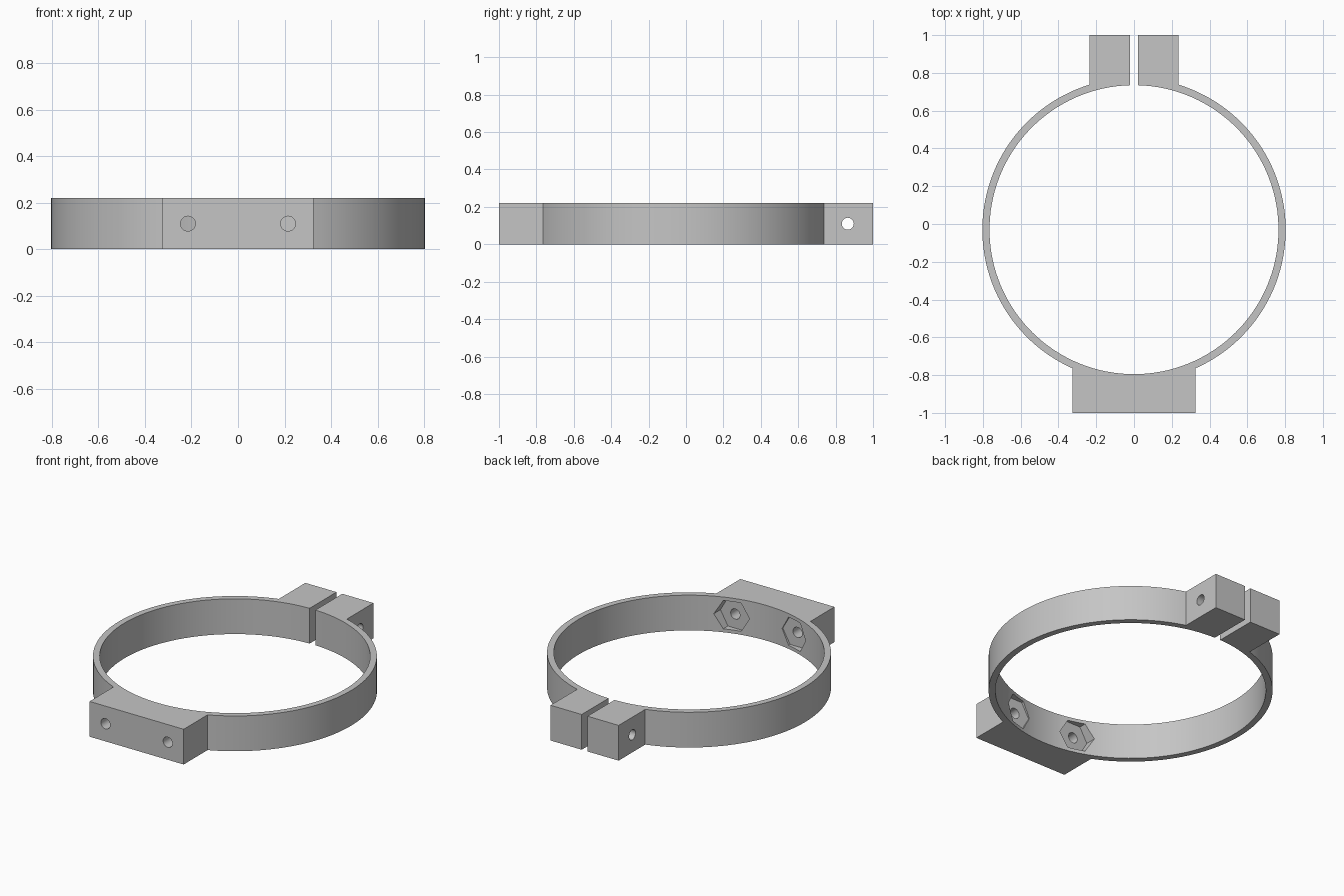
import bpy, bmesh
from math import asin, sin, cos, pi, radians
from mathutils import Matrix

HEIGHT = 0.22
CENTRE_Y = -0.03
R_OUT, R_IN = 0.803, 0.765
GAP, TAB_X, PAD_X = 0.02, 0.235, 0.325
HOLE_R = 0.032
SCREW_X = 0.215

old = bpy.data.objects.get("Cube")
if old:
    bpy.data.objects.remove(old)

grey = bpy.data.materials.new("plain grey")
grey.use_nodes = True
colour = (0.56, 0.56, 0.56, 1)
grey.diffuse_color = colour
grey.node_tree.nodes["Principled BSDF"].inputs["Base Color"].default_value = colour


def make_object(name, bm):
    bmesh.ops.recalc_face_normals(bm, faces=bm.faces)
    mesh = bpy.data.meshes.new(name)
    bm.to_mesh(mesh)
    bm.free()
    mesh.materials.append(grey)
    obj = bpy.data.objects.new(name, mesh)
    bpy.context.collection.objects.link(obj)
    return obj


def arc(radius, start, end, steps):
    """Points on a circle, angles measured from the back (+y) towards +x."""
    angles = [start + (end - start) * i / steps for i in range(steps + 1)]
    return [(radius * sin(a), CENTRE_Y + radius * cos(a)) for a in angles]


def rod(name, radius, sides, location, length, axis, turn=0):
    """Prism used as a cutter along a horizontal axis."""
    bm = bmesh.new()
    tilt = Matrix.Rotation(radians(90), 4, 'X' if axis == 'y' else 'Y')
    matrix = Matrix.Translation(location) @ tilt @ Matrix.Rotation(turn, 4, 'Z')
    bmesh.ops.create_cone(bm, cap_ends=True, segments=sides, radius1=radius,
                          radius2=radius, depth=length, matrix=matrix)
    obj = make_object(name, bm)
    obj.hide_render = True
    return obj


# Clamp outline: one half with split tab and mounting pad, then mirrored
half = arc(R_IN, pi, asin(GAP / R_IN), 64)
half += [(GAP, 1), (TAB_X, 1)]
half += arc(R_OUT, asin(TAB_X / R_OUT), pi - asin(PAD_X / R_OUT), 52)
half += [(PAD_X, -1)]
outline = half + [(-x, y) for x, y in reversed(half[1:])]

bm = bmesh.new()
base = bm.faces.new([bm.verts.new((x, y, 0)) for x, y in outline])
top = bmesh.ops.extrude_face_region(bm, geom=[base])
bmesh.ops.translate(bm, vec=(0, 0, HEIGHT),
                    verts=[v for v in top["geom"] if isinstance(v, bmesh.types.BMVert)])
clamp = make_object("pipe_clamp", bm)

# Tab bolt hole, pad screw holes and hexagonal nut pockets
mid = HEIGHT / 2
cutters = [rod("tab_hole_cutter", HOLE_R, 32, (0, 0.865, mid), 0.7, 'x')]
for side, x in (("left", SCREW_X), ("right", -SCREW_X)):
    cutters.append(rod(side + "_screw_cutter", HOLE_R, 32, (x, -0.85, mid), 0.5, 'y'))
    cutters.append(rod(side + "_nut_cutter", 0.102, 6, (x, -0.693, mid), 0.2, 'y', radians(30)))

bpy.context.view_layer.objects.active = clamp
for cutter in cutters:
    mod = clamp.modifiers.new(cutter.name, 'BOOLEAN')
    mod.operation = 'DIFFERENCE'
    mod.solver = 'EXACT'
    mod.object = cutter
    bpy.ops.object.modifier_apply(modifier=mod.name)
    bpy.data.objects.remove(cutter)

bpy.ops.object.select_all(action='DESELECT')
clamp.select_set(True)
bpy.ops.object.shade_smooth_by_angle(angle=radians(25))
